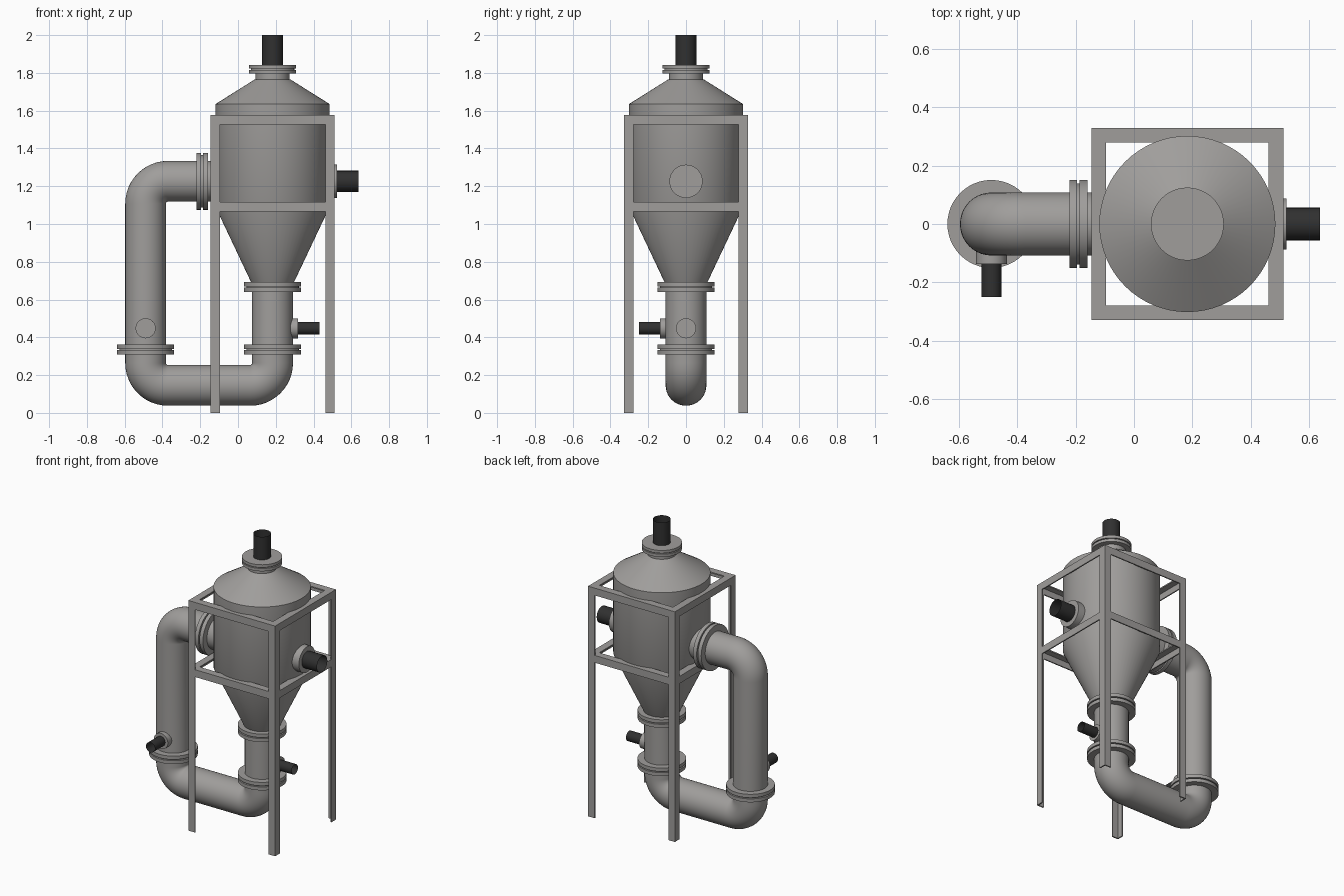
import bpy, bmesh, math
from mathutils import Vector

if "Cube" in bpy.data.objects:
    bpy.data.objects.remove(bpy.data.objects["Cube"])

AXIS_X = 0.183          # vessel centre line
RISER_X = -0.489        # riser pipe centre line
PIPE_R = 0.108


def material(name, rgb):
    m = bpy.data.materials.new(name)
    m.diffuse_color = (*rgb, 1)
    m.use_nodes = True
    m.node_tree.nodes["Principled BSDF"].inputs["Base Color"].default_value = m.diffuse_color
    return m


STEEL = material("grey_steel", (0.35, 0.34, 0.33))
DARK = material("dark_pipe", (0.03, 0.03, 0.03))


def finish(name, bm, mat, smooth=True, fix_normals=True):
    if fix_normals:
        bmesh.ops.recalc_face_normals(bm, faces=bm.faces)
    me = bpy.data.meshes.new(name)
    bm.to_mesh(me)
    bm.free()
    ob = bpy.data.objects.new(name, me)
    bpy.context.collection.objects.link(ob)
    me.materials.append(mat)
    if smooth:
        bpy.ops.object.select_all(action='DESELECT')
        ob.select_set(True)
        bpy.context.view_layer.objects.active = ob
        bpy.ops.object.shade_smooth_by_angle(angle=math.radians(30))
    return ob


def bridge(bm, rings):
    for a, b in zip(rings, rings[1:]):
        n = len(a)
        for i in range(n):
            j = (i + 1) % n
            bm.faces.new((a[i], a[j], b[j], b[i]))


def lathe(name, profile, origin, direction=(0, 0, 1), mat=STEEL, caps=True, n=48):
    """Turn (radius, distance) points around an axis."""
    bm = bmesh.new()
    rot = Vector((0, 0, 1)).rotation_difference(Vector(direction))
    rings = []
    for r, t in profile:
        rings.append([bm.verts.new(Vector(origin) + rot @ Vector(
            (r * math.cos(k * math.tau / n), r * math.sin(k * math.tau / n), t)))
            for k in range(n)])
    bridge(bm, rings)
    if caps:
        bm.faces.new(rings[0][::-1])
        bm.faces.new(rings[-1])
    return finish(name, bm, mat, fix_normals=caps)


def flange_pair(name, r, length, origin, direction=(0, 0, 1)):
    """Two bolted discs with a slightly recessed gasket."""
    a, b = length * 0.43, length * 0.57
    g = r * 0.92
    lathe(name, [(r, 0), (r, a), (g, a), (g, b), (r, b), (r, length)], origin, direction)


def nozzle(name, origin, direction, stub_r, stub_end, pipe_r, pipe_end, start):
    lathe(name + "_stub", [(stub_r, start), (stub_r, stub_end)], origin, direction)
    lathe(name + "_pipe", [(pipe_r, stub_end), (pipe_r, pipe_end)], origin, direction,
          DARK, caps=False, n=24)


def pipe_run(name, points, r, bend, n=40, steps=12):
    """Sweep a round pipe along corners in the XZ plane with rounded elbows."""
    pts = [Vector((x, 0, z)) for x, z in points]
    path = [(pts[0], (pts[1] - pts[0]).normalized())]
    for p, c, q in zip(pts, pts[1:], pts[2:]):
        d0, d1 = (c - p).normalized(), (q - c).normalized()
        centre = c - d0 * bend + d1 * bend
        for k in range(steps + 1):
            a = k / steps * math.pi / 2
            path.append((centre - d1 * bend * math.cos(a) + d0 * bend * math.sin(a),
                         d0 * math.cos(a) + d1 * math.sin(a)))
    path.append((pts[-1], (pts[-1] - pts[-2]).normalized()))
    bm = bmesh.new()
    side = Vector((0, 1, 0))
    rings = []
    for p, t in path:
        up = t.cross(side)
        rings.append([bm.verts.new(p + r * (side * math.cos(k * math.tau / n)
                                            + up * math.sin(k * math.tau / n)))
                      for k in range(n)])
    bridge(bm, rings)
    bm.faces.new(rings[0][::-1])
    bm.faces.new(rings[-1])
    return finish(name, bm, STEEL)


def angle_bar(name, start, end, u, v, w=0.05, t=0.008):
    """L-section bar whose outer corner runs from start to end."""
    start, end, u, v = map(Vector, (start, end, u, v))
    section = [(0, 0), (w, 0), (w, t), (t, t), (t, w), (0, w)]
    bm = bmesh.new()
    rings = [[bm.verts.new(p + u * a + v * b) for a, b in section] for p in (start, end)]
    bridge(bm, rings)
    bm.faces.new(rings[0][::-1])
    bm.faces.new(rings[1])
    return finish(name, bm, STEEL, smooth=False)


# Vessel: hopper cone, cylinder, roof cone and neck
lathe("vessel", [(PIPE_R, 0.68), (0.302, 1.09), (0.302, 1.635), (0.095, 1.765),
                 (0.09, 1.765), (0.09, 1.80)], (AXIS_X, 0, 0), n=64)

# Top outlet
flange_pair("top_flange", 0.125, 0.045, (AXIS_X, 0, 1.797))
lathe("top_pipe", [(0.055, 1.84), (0.055, 2.0)], (AXIS_X, 0, 0), mat=DARK, caps=False, n=24)

# Return loop pipe and its flanges
pipe_run("loop_pipe", [(-0.08, 1.226), (RISER_X, 1.226), (RISER_X, 0.146),
                       (AXIS_X, 0.146), (AXIS_X, 0.69)], PIPE_R, 0.118)
flange_pair("inlet_flange", 0.151, 0.061, (-0.221, 0, 1.226), (1, 0, 0))
flange_pair("riser_flange", 0.151, 0.055, (RISER_X, 0, 0.308))
flange_pair("lower_flange", 0.151, 0.055, (AXIS_X, 0, 0.308))
flange_pair("hopper_flange", 0.151, 0.055, (AXIS_X, 0, 0.639))

# Side nozzles
nozzle("vessel_nozzle", (AXIS_X, 0, 1.226), (1, 0, 0), 0.088, 0.34, 0.056, 0.455, 0.27)
nozzle("leg_nozzle", (AXIS_X, 0, 0.448), (1, 0, 0), 0.053, 0.135, 0.034, 0.248, 0.07)
nozzle("riser_nozzle", (RISER_X, 0, 0.448), (0, -1, 0), 0.053, 0.137, 0.034, 0.25, 0.07)

# Support frame of angle bars
H, TOP = 0.329, 1.577
for sx in (-1, 1):
    for sy in (-1, 1):
        x, y = AXIS_X + sx * H, sy * H
        angle_bar("frame_leg", (x, y, 0), (x, y, TOP), (-sx, 0, 0), (0, -sy, 0))
for z, level in ((TOP, "top"), (1.116, "middle")):
    for s in (-1, 1):
        x, y = AXIS_X + s * H, s * H
        angle_bar(level + "_side_rail", (x, -H, z), (x, H, z), (-s, 0, 0), (0, 0, -1))
        angle_bar(level + "_cross_rail", (AXIS_X - H, y, z), (AXIS_X + H, y, z),
                  (0, -s, 0), (0, 0, -1))
